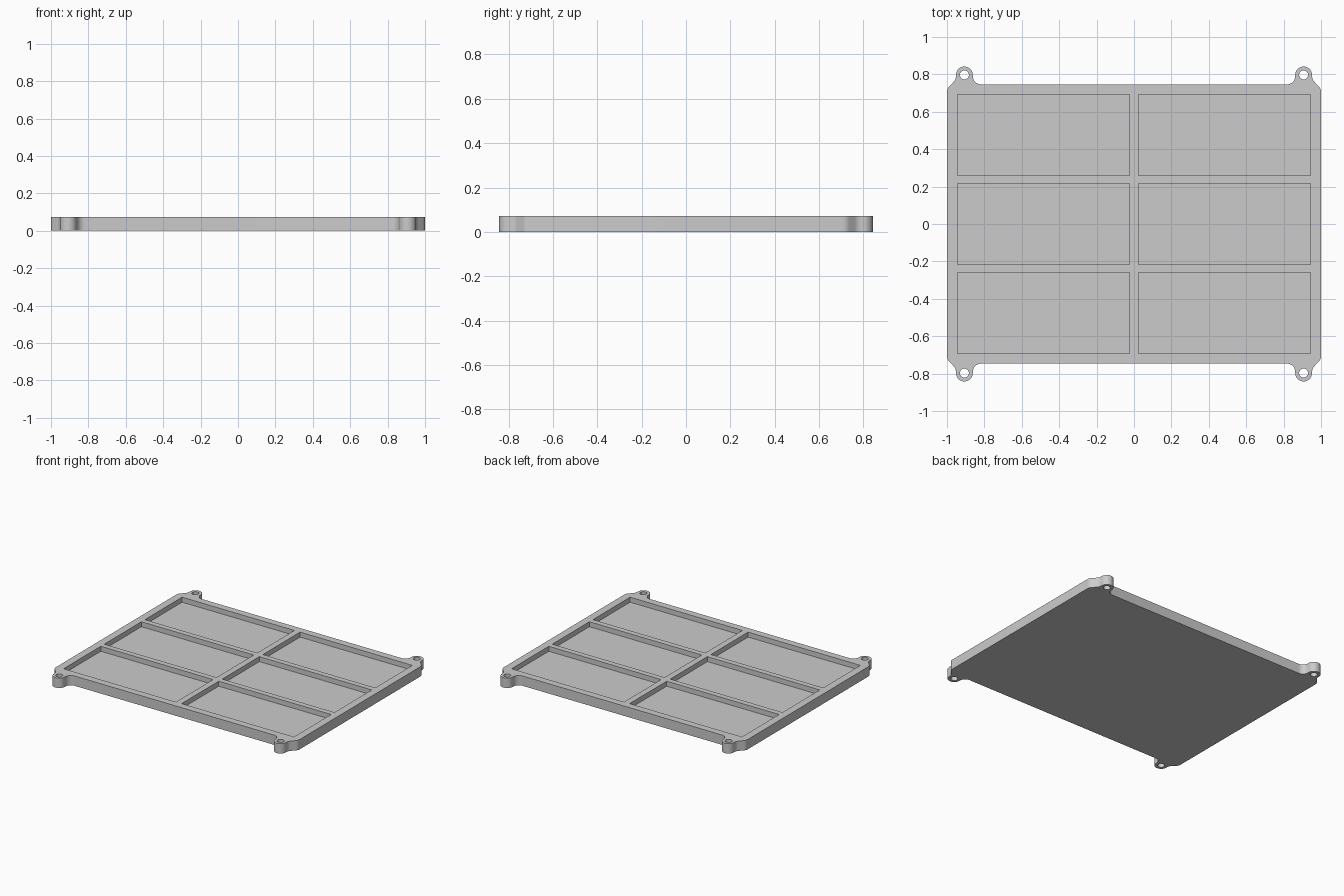
import bpy, bmesh
from math import cos, sin, radians

if "Cube" in bpy.data.objects:
    bpy.data.objects.remove(bpy.data.objects["Cube"])

HEIGHT, FLOOR = 0.073, 0.036
EAR_X, EAR_Y, EAR_R, HOLE_R = 0.907, 0.797, 0.045, 0.024
EDGE_Y = 0.746


def arc(cx, cy, r, a0, a1, n):
    return [(cx + r * cos(radians(a0 + (a1 - a0) * i / n)),
             cy + r * sin(radians(a0 + (a1 - a0) * i / n))) for i in range(n + 1)]


def prism(bm, pts, z0, z1):
    low = [bm.verts.new((x, y, z0)) for x, y in pts]
    high = [bm.verts.new((x, y, z1)) for x, y in pts]
    bm.faces.new(low[::-1])
    bm.faces.new(high)
    for i in range(len(pts)):
        j = (i + 1) % len(pts)
        bm.faces.new((low[i], low[j], high[j], high[i]))


def make_object(name, bm):
    bmesh.ops.recalc_face_normals(bm, faces=bm.faces)
    mesh = bpy.data.meshes.new(name)
    bm.to_mesh(mesh)
    bm.free()
    obj = bpy.data.objects.new(name, mesh)
    bpy.context.collection.objects.link(obj)
    return obj


# Tray outline: one corner with its screw ear, mirrored to all four
corner = arc(EAR_X - 2 * EAR_R, EDGE_Y + EAR_R, EAR_R, -90, 0, 8)
corner += arc(EAR_X, EAR_Y, EAR_R, 180, 0, 20)
corner += arc(EAR_X + 2 * EAR_R, EDGE_Y + EAR_R, EAR_R, 180, 225, 5)
corner += arc(1 - EAR_R, 0.705, EAR_R, 45, 0, 5)
outline = corner + [(x, -y) for x, y in corner[::-1]]
outline += [(-x, -y) for x, y in corner] + [(-x, y) for x, y in corner[::-1]]
bm = bmesh.new()
prism(bm, outline[::-1], 0, HEIGHT)
tray = make_object("tray", bm)

# Cutter: six pockets and four screw holes
bm = bmesh.new()
for sx in (-1, 1):
    for row in (-1, 0, 1):
        cx, cy, hx, hy = sx * 0.4835, row * 0.476, 0.4605, 0.2175
        prism(bm, [(cx - hx, cy - hy), (cx + hx, cy - hy),
                   (cx + hx, cy + hy), (cx - hx, cy + hy)], FLOOR, HEIGHT + 0.1)
    for sy in (-1, 1):
        prism(bm, arc(sx * EAR_X, sy * EAR_Y, HOLE_R, 0, 360, 32)[:-1], -0.1, HEIGHT + 0.1)
cutter = make_object("pocket_cutter", bm)
cutter.hide_render = True

cut = tray.modifiers.new("pockets", 'BOOLEAN')
cut.operation = 'DIFFERENCE'
cut.solver = 'EXACT'
cut.object = cutter
bpy.context.view_layer.objects.active = tray
tray.select_set(True)
bpy.ops.object.modifier_apply(modifier=cut.name)
bpy.data.objects.remove(cutter, do_unlink=True)

# Smooth rounded corners, crisp edges
bpy.ops.object.shade_smooth_by_angle(angle=radians(30))
